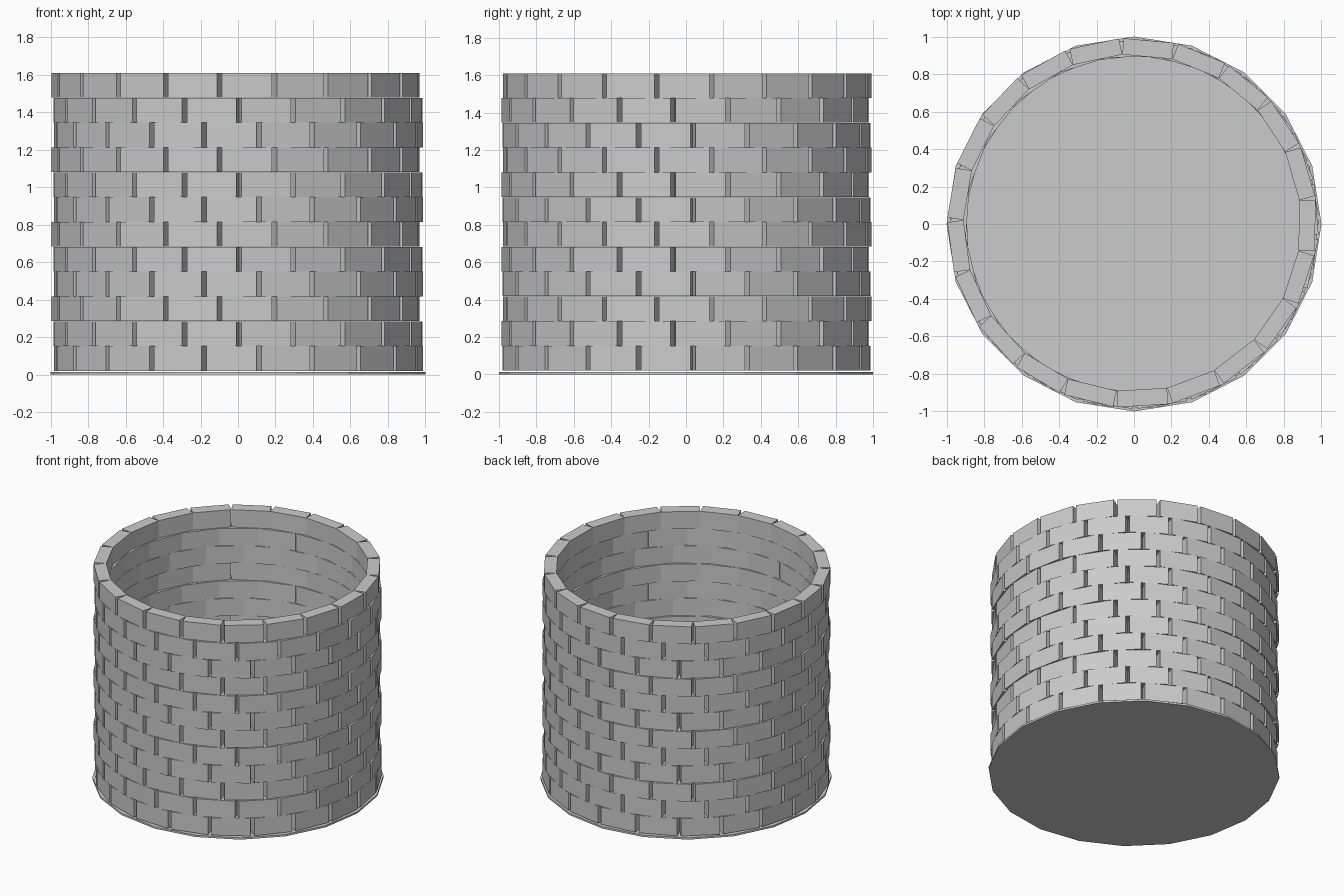
import bpy, bmesh
from math import radians
from mathutils import Matrix

if "Cube" in bpy.data.objects:
    bpy.data.objects.remove(bpy.data.objects["Cube"])

ROWS, BRICKS = 12, 21
Z0, TOP = 0.02, 1.61
PITCH = (TOP - Z0) / ROWS
STEP = 360 / BRICKS
INNER, OUTER, LENGTH = 0.89, 0.977, 0.268

# (angle of a joint, small centre shift) for the three repeating courses
COURSES = [(-83.5, 0, 0), (-89.7, 0, 0), (-95.2, -0.01, 0.006)]


def finish(bm, name):
    mesh = bpy.data.meshes.new(name)
    bm.to_mesh(mesh)
    bm.free()
    obj = bpy.data.objects.new(name, mesh)
    bpy.context.collection.objects.link(obj)
    return obj


# rings of plain box bricks, with wedge-shaped open joints
for row in range(ROWS):
    joint, dx, dy = COURSES[row % 3]
    bm = bmesh.new()
    for i in range(BRICKS):
        turn = Matrix.Rotation(radians(joint + (i + 0.5) * STEP), 4, 'Z')
        place = Matrix.Translation((dx, dy, Z0 + (row + 0.5) * PITCH))
        out = Matrix.Translation(((INNER + OUTER) / 2, 0, 0))
        size = Matrix.Diagonal((OUTER - INNER, LENGTH, PITCH - 0.001, 1))
        bmesh.ops.create_cube(bm, size=1, matrix=place @ turn @ out @ size)
    finish(bm, f"brick_course_{row + 1}")

# thin twenty-sided floor disc
bm = bmesh.new()
bmesh.ops.create_cone(bm, cap_ends=True, segments=20, radius1=1, radius2=1,
                      depth=0.014, matrix=Matrix.Translation((0, 0, 0.007)))
finish(bm, "floor_disc")
